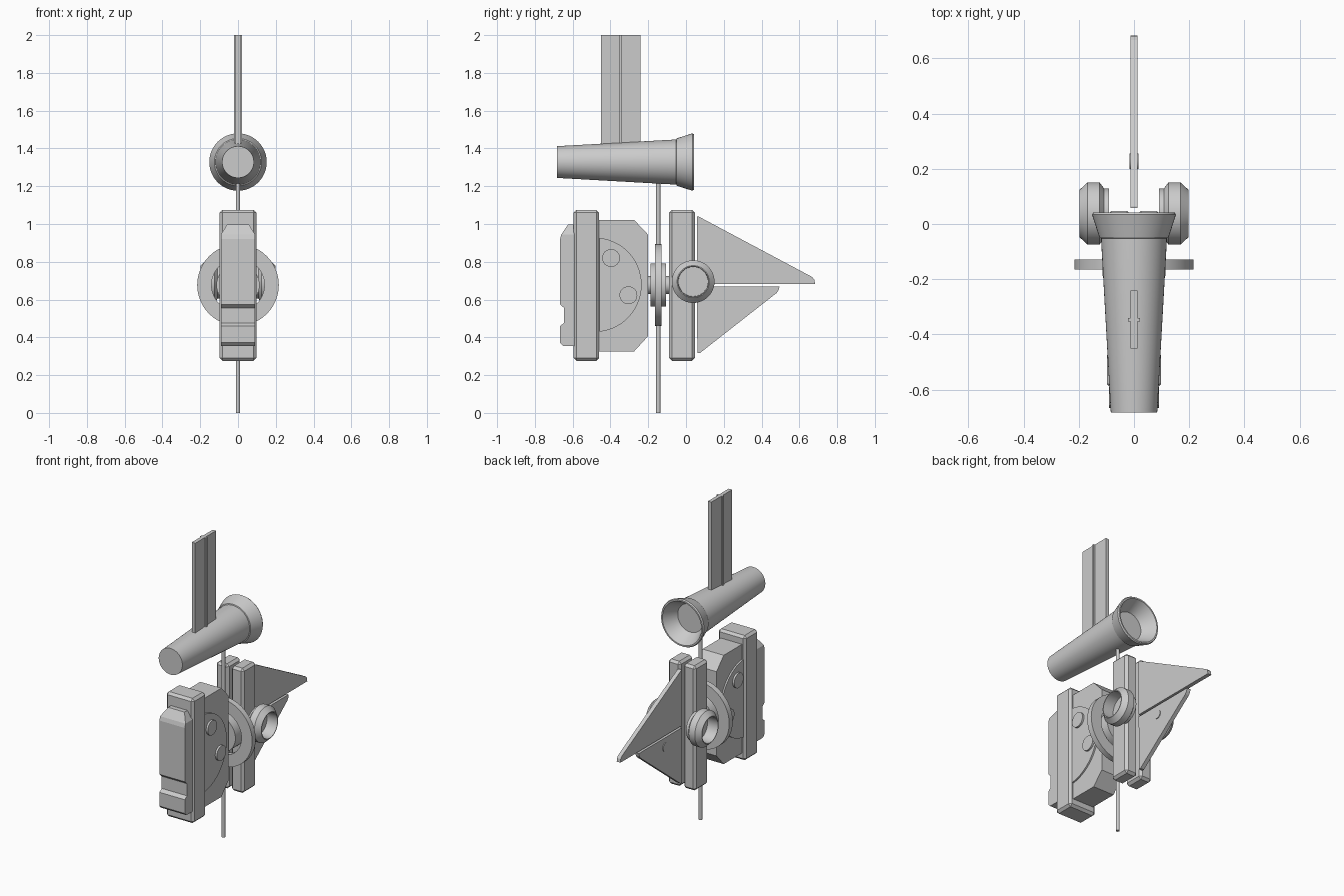
import bpy, bmesh, math
from mathutils import Matrix, Vector

if "Cube" in bpy.data.objects:
    bpy.data.objects.remove(bpy.data.objects["Cube"])


def finish(name, bm, bevel=0.0, smooth=False):
    bmesh.ops.remove_doubles(bm, verts=bm.verts, dist=1e-5)
    bmesh.ops.recalc_face_normals(bm, faces=bm.faces)
    me = bpy.data.meshes.new(name)
    bm.to_mesh(me)
    bm.free()
    ob = bpy.data.objects.new(name, me)
    bpy.context.collection.objects.link(ob)
    if bevel:
        m = ob.modifiers.new("Bevel", 'BEVEL')
        m.width, m.segments = bevel, 1
    if smooth:
        bpy.ops.object.select_all(action='DESELECT')
        ob.select_set(True)
        bpy.context.view_layer.objects.active = ob
        bpy.ops.object.shade_smooth_by_angle(angle=math.radians(30))
    return ob


def prism(name, pts, x0, x1, bevel=0.0):
    """Side profile (y, z) extruded along x."""
    bm = bmesh.new()
    f = bm.faces.new([bm.verts.new((x0, y, z)) for y, z in pts])
    r = bmesh.ops.extrude_face_region(bm, geom=[f])
    bmesh.ops.translate(bm, vec=(x1 - x0, 0, 0),
                        verts=[v for v in r['geom'] if isinstance(v, bmesh.types.BMVert)])
    return finish(name, bm, bevel)


def box(name, x, y, z, bevel=0.0):
    return prism(name, [(y[0], z[0]), (y[1], z[0]), (y[1], z[1]), (y[0], z[1])], x[0], x[1], bevel)


def lathe(name, prof, centre, axis, closed=False, n=48):
    """Profile of (radius, distance along axis) spun around the axis."""
    bm = bmesh.new()
    pts = [bm.verts.new((r, 0, h)) for r, h in prof]
    edges = [bm.edges.new(p) for p in zip(pts, pts[1:])]
    if closed:
        edges.append(bm.edges.new((pts[-1], pts[0])))
    bmesh.ops.spin(bm, geom=pts + edges, cent=(0, 0, 0), axis=(0, 0, 1),
                   angle=math.tau, steps=n, use_merge=True)
    rot = Vector((0, 0, 1)).rotation_difference(Vector(axis)).to_matrix().to_4x4()
    bmesh.ops.transform(bm, matrix=Matrix.Translation(centre) @ rot, verts=bm.verts)
    return finish(name, bm, smooth=True)


def disc(name, r, h0, h1, centre, axis):
    return lathe(name, [(0, h0), (r, h0), (r, h1), (0, h1)], centre, axis)


Y, X = (0, 1, 0), (1, 0, 0)

# Upper blade with centre ridge
box("blade", (-.012, .012), (-.45, -.24), (1.38, 2.0))
box("blade_ridge", (-.021, .021), (-.353, -.34), (1.38, 2.0))

# Tapered barrel with flared hollow mouth
lathe("tapered_barrel", [(0, -.683), (.084, -.683), (.119, -.06), (.119, -.052), (.125, -.05),
                         (.152, .034), (.147, .042), (.138, .042), (.09, -.045), (0, -.045)],
      (0, 0, 1.328), Y)

# Vertical rod, wheel and hub
disc("vertical_rod", .011, 0, 1.23, (0, -.147, 0), (0, 0, 1))
wc = (0, -.147, .677)
lathe("wheel_ring", [(.14, -.018), (.216, -.018), (.216, .018), (.14, .018)], wc, Y, True)
disc("wheel_hub", .114, -.042, .042, wc, Y)
disc("wheel_axle", .047, -.06, .065, wc, Y)

# Front column and its stepped front cover
box("front_column", (-.098, .098), (-.595, -.46), (.276, 1.075), .015)
prism("front_cover_lower", [(-.59, .355), (-.65, .355), (-.667, .372), (-.667, .46), (-.645, .477),
                            (-.645, .555), (-.667, .575), (-.667, .92), (-.66, .945), (-.59, .945)],
      -.09, .09)
bm = bmesh.new()
for x, y, z in [(.09, -.59, .945), (.09, -.66, .945), (.058, -.625, .997), (.058, -.59, .997)]:
    for s in (1, -1):
        bm.verts.new((s * x, y, z))
bmesh.ops.convex_hull(bm, input=bm.verts)
finish("front_cover_top", bm)

# Plate behind the column, raised arcs and studs on both sides
prism("side_plate", [(-.47, .325), (-.275, .325), (-.202, .405), (-.202, .945), (-.275, 1.022), (-.47, 1.022)],
      -.075, .075)
arc = [(-.485 + .25 * math.cos(a), .678 + .25 * math.sin(a))
       for a in [math.radians(-84 + 168 * i / 28) for i in range(29)]]
prism("raised_arc", arc, -.085, .085)
for i, (y, z) in enumerate([(-.397, .82), (-.305, .623)]):
    disc(f"stud_{i + 1}", .047, -.097, .097, (0, y, z), X)

# Twin rear columns with hollow side rings
for s, side in ((1, "right"), (-1, "left")):
    box(f"rear_column_{side}", sorted((s * .01, s * .098)), (-.089, .047), (.276, 1.075), .015)
    lathe(f"side_ring_{side}", [(0, .09), (.09, .09), (.09, .108), (.113, .125), (.113, .168), (.085, .198),
                                (.08, .198), (.078, .125), (0, .125)], (0, .038, .695), (s, 0, 0))

# Rear fins with a small pivot
prism("upper_fin", [(.058, .683), (.683, .683), (.68, .705), (.667, .72), (.066, 1.04), (.058, 1.04)], -.013, .013)
prism("lower_fin", [(.058, .67), (.495, .67), (.49, .65), (.48, .635), (.074, .317), (.06, .317)], -.013, .013)
disc("fin_pivot", .028, -.017, .017, (0, .227, .61), X)
